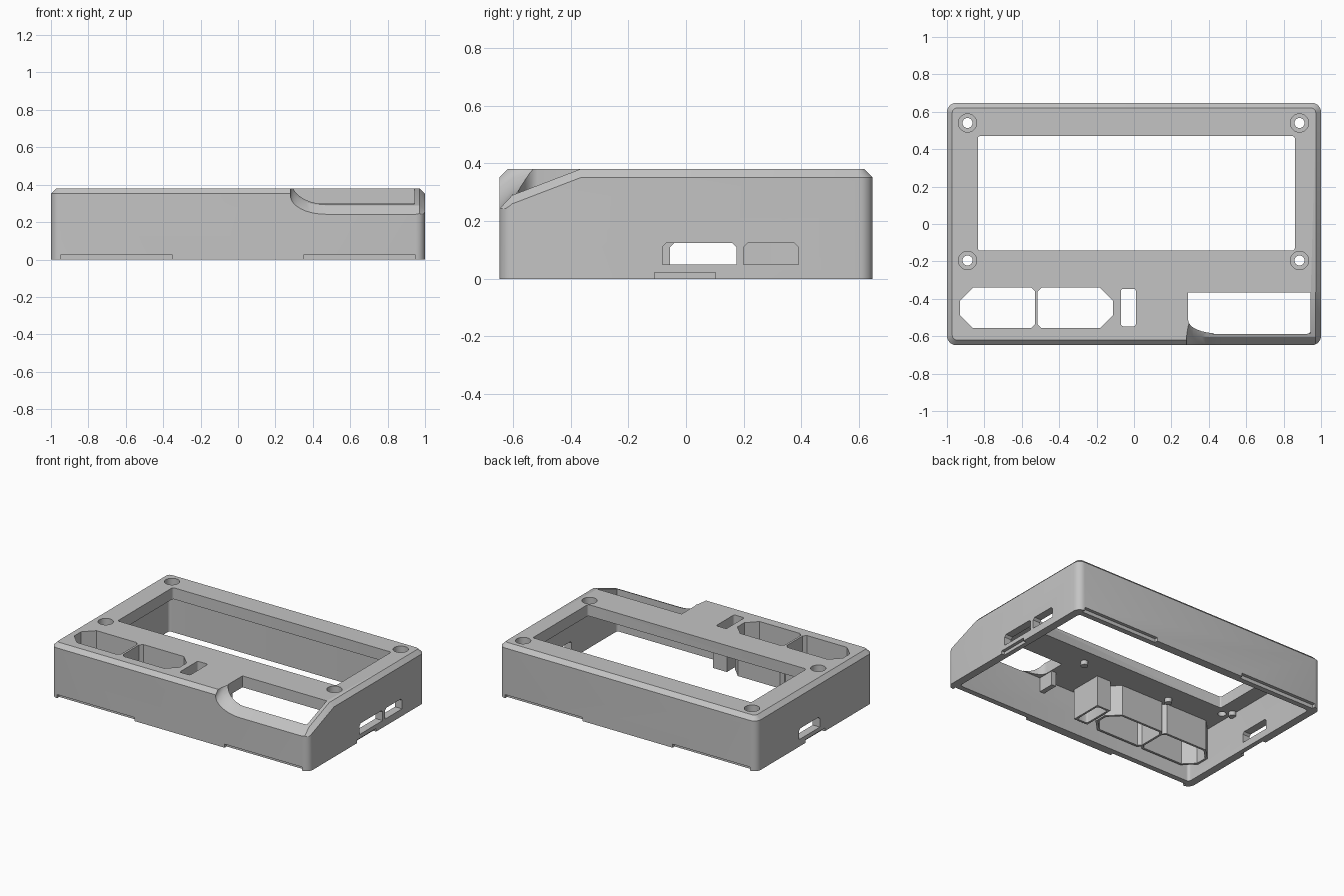
import bpy, bmesh, math

if "Cube" in bpy.data.objects:
    bpy.data.objects.remove(bpy.data.objects["Cube"])

grey = bpy.data.materials.new("grey plastic")
grey.use_nodes = True
colour = (0.55, 0.55, 0.55, 1)
grey.diffuse_color = colour
grey.node_tree.nodes["Principled BSDF"].inputs["Base Color"].default_value = colour


def loft(name, rings):
    """Closed solid through a list of matching point rings."""
    bm = bmesh.new()
    loops = [[bm.verts.new(p) for p in ring] for ring in rings]
    n = len(loops[0])
    for a, b in zip(loops, loops[1:]):
        for i in range(n):
            bm.faces.new((a[i], a[(i + 1) % n], b[(i + 1) % n], b[i]))
    bm.faces.new(loops[0])
    bm.faces.new(loops[-1])
    bmesh.ops.recalc_face_normals(bm, faces=bm.faces)
    mesh = bpy.data.meshes.new(name)
    bm.to_mesh(mesh)
    bm.free()
    mesh.materials.append(grey)
    ob = bpy.data.objects.new(name, mesh)
    bpy.context.collection.objects.link(ob)
    return ob


def prism(name, outline, lo, hi, axis="z"):
    place = {"z": lambda a, b, h: (a, b, h), "x": lambda a, b, h: (h, a, b)}[axis]
    return loft(name, [[place(a, b, h) for a, b in outline] for h in (lo, hi)])


def rect(x0, x1, y0, y1, r=0.0, steps=6):
    """Rectangle outline, rounded when r is given."""
    if not r:
        return [(x0, y0), (x1, y0), (x1, y1), (x0, y1)]
    centres = [(x1 - r, y1 - r), (x0 + r, y1 - r), (x0 + r, y0 + r), (x1 - r, y0 + r)]
    return [(cx + r * math.cos(a), cy + r * math.sin(a))
            for k, (cx, cy) in enumerate(centres)
            for a in [math.pi / 2 * (k + i / steps) for i in range(steps + 1)]]


def octagon(x0, x1, y0, y1, left, right, grow=0.0):
    """Rectangle with different corner cuts at its two ends, optionally grown."""
    x0, x1, y0, y1 = x0 - grow, x1 + grow, y0 - grow, y1 + grow
    left, right = left + 0.6 * grow, right + 0.6 * grow
    return [(x0 + left, y0), (x1 - right, y0), (x1, y0 + right), (x1, y1 - right),
            (x1 - right, y1), (x0 + left, y1), (x0, y1 - left), (x0, y0 + left)]


def circle(x, y, r, n=28):
    return [(x + r * math.cos(math.tau * i / n), y + r * math.sin(math.tau * i / n))
            for i in range(n)]


def combine(target, other, operation):
    mod = target.modifiers.new(operation, "BOOLEAN")
    mod.operation, mod.object, mod.solver = operation, other, "EXACT"
    bpy.context.view_layer.objects.active = target
    bpy.ops.object.modifier_apply(modifier=mod.name)
    bpy.data.objects.remove(other)


HX, HY, TOP, EDGE = 1.0, 0.648, 0.38, 0.028
PLATE = 0.30


def cut(*args):
    combine(shell, prism("cutter", *args), "DIFFERENCE")


def add(*args):
    combine(shell, prism("addition", *args), "UNION")


# Outer shell with rounded corners and a chamfered top edge
base = rect(-HX, HX, -HY, HY, 0.05)
inset = rect(-HX + EDGE, HX - EDGE, -HY + EDGE, HY - EDGE, 0.025)
shell = loft("enclosure_shell", [[(x, y, 0) for x, y in base],
                                 [(x, y, TOP - EDGE) for x, y in base],
                                 [(x, y, TOP) for x, y in inset]])
cut(rect(-0.945, 0.945, -0.587, 0.587, 0.02), -0.1, PLATE)

# Thin skirts around the button openings and the slot, hanging from the plate
buttons = [(-0.93, -0.53, -0.557, -0.34, 0.07, 0.02),
           (-0.515, -0.112, -0.557, -0.34, 0.02, 0.07)]
for button in buttons:
    add(octagon(*button, 0.016), 0.085, PLATE + 0.02)
add(rect(-0.084, 0.024, -0.561, -0.333), 0.085, PLATE + 0.02)

# Small pegs and a corner rib under the plate
for x, y in [(-0.51, -0.27), (0.2, -0.25), (-0.93, -0.14)]:
    add(circle(x, y, 0.024, 16), 0.27, PLATE + 0.02)
add(rect(0.25, 0.285, -0.6, -0.47), 0.2, PLATE + 0.02)

# Screw holes with counterbores
for x in (-0.89, 0.885):
    for y in (-0.195, 0.54):
        cut(circle(x, y, 0.027), 0, 0.5)
        cut(circle(x, y, 0.049), TOP - 0.05, 0.5)

# Screen window
cut(rect(-0.835, 0.86, -0.142, 0.47, 0.012, 3), 0.2, 0.5)

# Button openings and narrow slot through their skirts
for button in buttons:
    cut(octagon(*button), 0.05, 0.5)
cut(rect(-0.07, 0.01, -0.547, -0.347, 0.012, 3), 0.05, 0.5)

# Corner opening with one swept corner
sweep = [(0.45 - 0.16 * math.cos(a), -0.515 - 0.07 * math.sin(a))
         for a in [math.pi / 2 * i / 8 for i in range(9)]]
cut(sweep + [(0.945, -0.585), (0.945, -0.365), (0.29, -0.365)], 0.2, 0.5)

# Sloping scoop above the corner opening, with chamfered rim
profile = [(0.47 - 0.19 * math.sin(a), 0.1 - 0.1 * math.cos(a))
           for a in [math.pi / 2 * i / 10 for i in range(11)]]
profile += [(0.28, 0.4), (1.1, 0.4), (1.1, -0.13), (0.97, 0)]
stations = [(-0.705, 0.181), (-0.648, 0.242), (-0.603, 0.29), (-0.355, 0.385)]
scoop = loft("cutter", [[(x, y, z + h) for x, h in profile] for y, z in stations])
combine(shell, scoop, "DIFFERENCE")

# Connector slots in the side walls
for y0, y1, lo, hi in [(-0.082, 0.175, 0.9, 1.1), (0.2, 0.39, 0.9, 1.1),
                       (-0.055, 0.175, -1.1, -0.9)]:
    cut([(y0, 0.05), (y1, 0.05), (y1, 0.11), (y1 - 0.014, 0.124),
         (y0 + 0.014, 0.124), (y0, 0.11)], lo, hi, "x")

# Shallow lip notches around the bottom rim
for s in (-1, 1):
    for x0, x1 in [(-0.95, -0.35), (0.35, 0.95)]:
        cut(rect(x0, x1, *sorted((s * 0.625, s * 0.7))), -0.1, 0.025)
    cut(rect(*sorted((s * 0.977, s * 1.1)), -0.11, 0.103), -0.1, 0.022)

# Smooth the rounded parts, keep the edges crisp
bpy.ops.object.select_all(action="DESELECT")
shell.select_set(True)
bpy.context.view_layer.objects.active = shell
bpy.ops.object.shade_smooth_by_angle(angle=math.radians(25))
